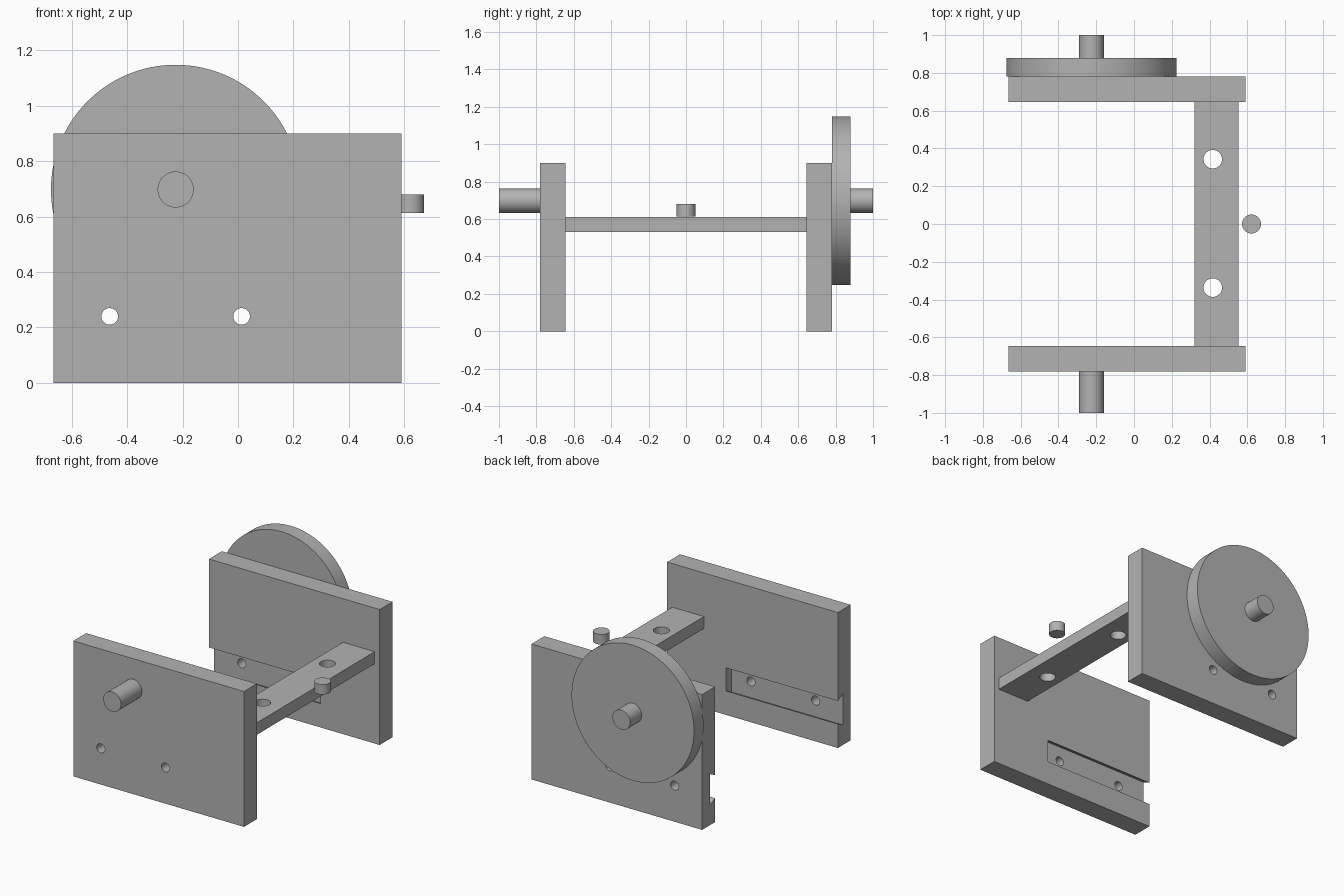
import bpy, bmesh, math
from mathutils import Matrix, Vector

cube = bpy.data.objects.get("Cube")
if cube:
    bpy.data.objects.remove(cube, do_unlink=True)

grey = bpy.data.materials.new("light grey")
grey.use_nodes = True
colour = (0.45, 0.45, 0.45, 1)
grey.diffuse_color = colour
grey.node_tree.nodes["Principled BSDF"].inputs["Base Color"].default_value = colour


def finish(name, bm):
    bmesh.ops.recalc_face_normals(bm, faces=bm.faces[:])
    mesh = bpy.data.meshes.new(name)
    bm.to_mesh(mesh)
    bm.free()
    mesh.materials.append(grey)
    obj = bpy.data.objects.new(name, mesh)
    bpy.context.collection.objects.link(obj)
    return obj


def box(name, low, high):
    low, high = Vector(low), Vector(high)
    bm = bmesh.new()
    bmesh.ops.create_cube(bm, size=1)
    bmesh.ops.scale(bm, vec=high - low, verts=bm.verts)
    bmesh.ops.translate(bm, vec=(low + high) / 2, verts=bm.verts)
    return finish(name, bm)


def rod(name, start, end, radius, sides=64):
    start, end = Vector(start), Vector(end)
    axis = end - start
    turn = axis.to_track_quat('Z', 'Y').to_matrix().to_4x4()
    bm = bmesh.new()
    bmesh.ops.create_cone(bm, cap_ends=True, segments=sides, radius1=radius,
                          radius2=radius, depth=axis.length,
                          matrix=Matrix.Translation((start + end) / 2) @ turn)
    return finish(name, bm)


def prism(name, profile, x0, x1):
    bm = bmesh.new()
    face = bm.faces.new([bm.verts.new((x0, y, z)) for y, z in profile])
    new = bmesh.ops.extrude_face_region(bm, geom=[face])["geom"]
    moved = [v for v in new if isinstance(v, bmesh.types.BMVert)]
    bmesh.ops.translate(bm, vec=(x1 - x0, 0, 0), verts=moved)
    return finish(name, bm)


def select(obj):
    bpy.ops.object.select_all(action='DESELECT')
    obj.select_set(True)
    bpy.context.view_layer.objects.active = obj


def cut(obj, cutters):
    select(obj)
    for cutter in cutters:
        cutter.hide_render = True
        mod = obj.modifiers.new("cut", 'BOOLEAN')
        mod.operation = 'DIFFERENCE'
        mod.solver = 'EXACT'
        mod.object = cutter
        bpy.ops.object.modifier_apply(modifier=mod.name)
        bpy.data.objects.remove(cutter, do_unlink=True)


LEFT, RIGHT = -0.665, 0.59
INNER, OUTER = 0.645, 0.78
parts = []

# End plates with a dovetail slot on the inner face and two bolt holes
for name, side in (("front_plate", -1), ("back_plate", 1)):
    y0, y1 = sorted((side * INNER, side * OUTER))
    plate = box(name, (LEFT, y0, 0), (RIGHT, y1, 0.9))
    mouth, floor = side * (INNER - 0.011), side * (INNER + 0.055)
    slot = prism("slot_cutter", [(mouth, 0.165), (floor, 0.132),
                                 (floor, 0.34), (mouth, 0.307)], LEFT - 0.1, 0.156)
    holes = [rod("hole_cutter", (x, side * 0.5, 0.24), (x, side * 0.9, 0.24), 0.03, 48)
             for x in (-0.463, 0.013)]
    cut(plate, [slot] + holes)
    parts.append(plate)

# Bridge bar joining the plates
bridge = box("bridge_bar", (0.32, -INNER, 0.53), (0.553, INNER, 0.61))
cut(bridge, [rod("hole_cutter", (0.417, y, 0.4), (0.417, y, 0.8), 0.049, 48)
             for y in (-0.337, 0.343)])
parts.append(bridge)

# Wheel, shaft ends and small loose peg
AX, AZ = -0.225, 0.698
parts += [
    rod("wheel", (AX, OUTER, AZ), (AX, 0.88, AZ), 0.45, 128),
    rod("back_shaft", (AX, 0.88, AZ), (AX, 1, AZ), 0.065),
    rod("front_shaft", (AX, -1, AZ), (AX, -OUTER, AZ), 0.065),
    rod("peg", (0.622, 0, 0.613), (0.622, 0, 0.68), 0.05),
]

for part in parts:
    select(part)
    bpy.ops.object.shade_smooth_by_angle(angle=math.radians(30))
